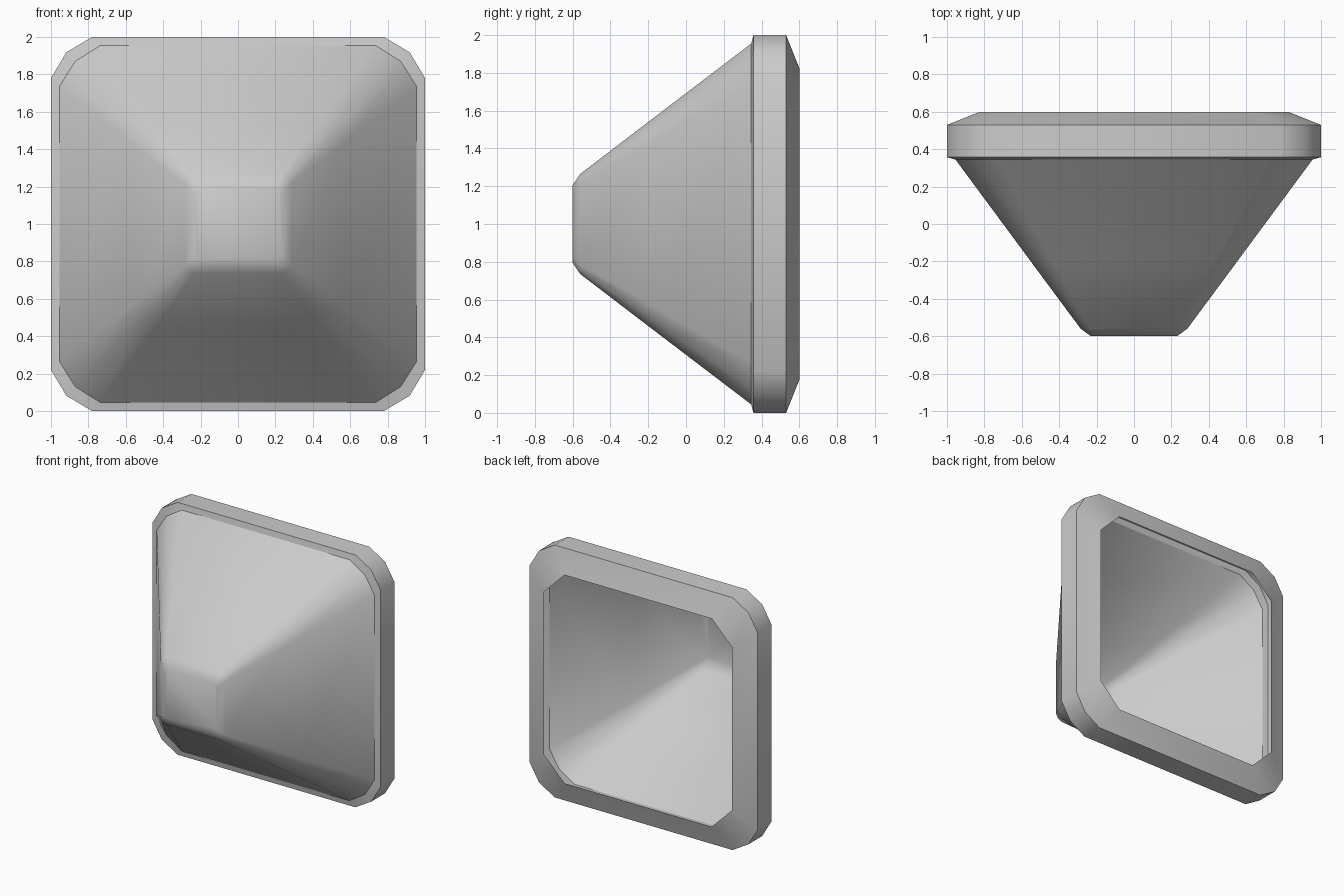
import bpy, bmesh, math

if "Cube" in bpy.data.objects:
    bpy.data.objects.remove(bpy.data.objects["Cube"])


def ring(bm, y, hx, hz, cut, inset):
    """12-sided rounded rectangle around (0, y, 1); three points per corner."""
    corner = [(hx, hz - cut), (hx - inset, hz - inset), (hx - cut, hz)]
    pts = []
    for sx, sz in ((1, 1), (-1, 1), (-1, -1), (1, -1)):
        c = corner if sx * sz > 0 else corner[::-1]
        pts += [(sx * x, sz * z) for x, z in c]
    return [bm.verts.new((x, y, 1 + z)) for x, z in pts]


def loft(name, sections, cap=False):
    """Open shell through the sections, ordered front to back."""
    bm = bmesh.new()
    rings = [ring(bm, *s) for s in sections]
    for a, b in zip(rings, rings[1:]):
        for i in range(12):
            j = (i + 1) % 12
            bm.faces.new((a[i], b[i], b[j], a[j]))
    if cap:
        bm.faces.new(rings[0])
    # orient every face away from the inside of the shell
    bm.normal_update()
    for f in bm.faces:
        c = f.calc_center_median()
        out = c.copy()
        out.y -= 0.42
        out.z -= 1
        if f.normal.dot(out) < 0:
            f.normal_flip()
    mesh = bpy.data.meshes.new(name)
    bm.to_mesh(mesh)
    bm.free()
    ob = bpy.data.objects.new(name, mesh)
    bpy.context.collection.objects.link(ob)
    bpy.ops.object.select_all(action='DESELECT')
    ob.select_set(True)
    bpy.context.view_layer.objects.active = ob
    bpy.ops.object.shade_smooth_by_angle(angle=math.radians(42))
    return ob


# Hollow tapered body with a softened tip: y, half width, half height, corner cut, corner inset
loft("tapered_shell", [
    (-0.60, 0.23, 0.205, 0.04, 0.012),
    (-0.56, 0.285, 0.265, 0.05, 0.018),
    (-0.20, 0.552, 0.54, 0.118, 0.045),
    (-0.12, 0.611, 0.601, 0.133, 0.051),
    (0.345, 0.955, 0.955, 0.22, 0.085),
], cap=True)

# Thick rim with bevelled back and eight-sided opening
loft("back_rim", [
    (0.345, 0.955, 0.955, 0.22, 0.085),
    (0.357, 1.0, 1.0, 0.22, 0.082),
    (0.53, 1.0, 1.0, 0.22, 0.082),
    (0.60, 0.825, 0.825, 0.18, 0.09),
])
